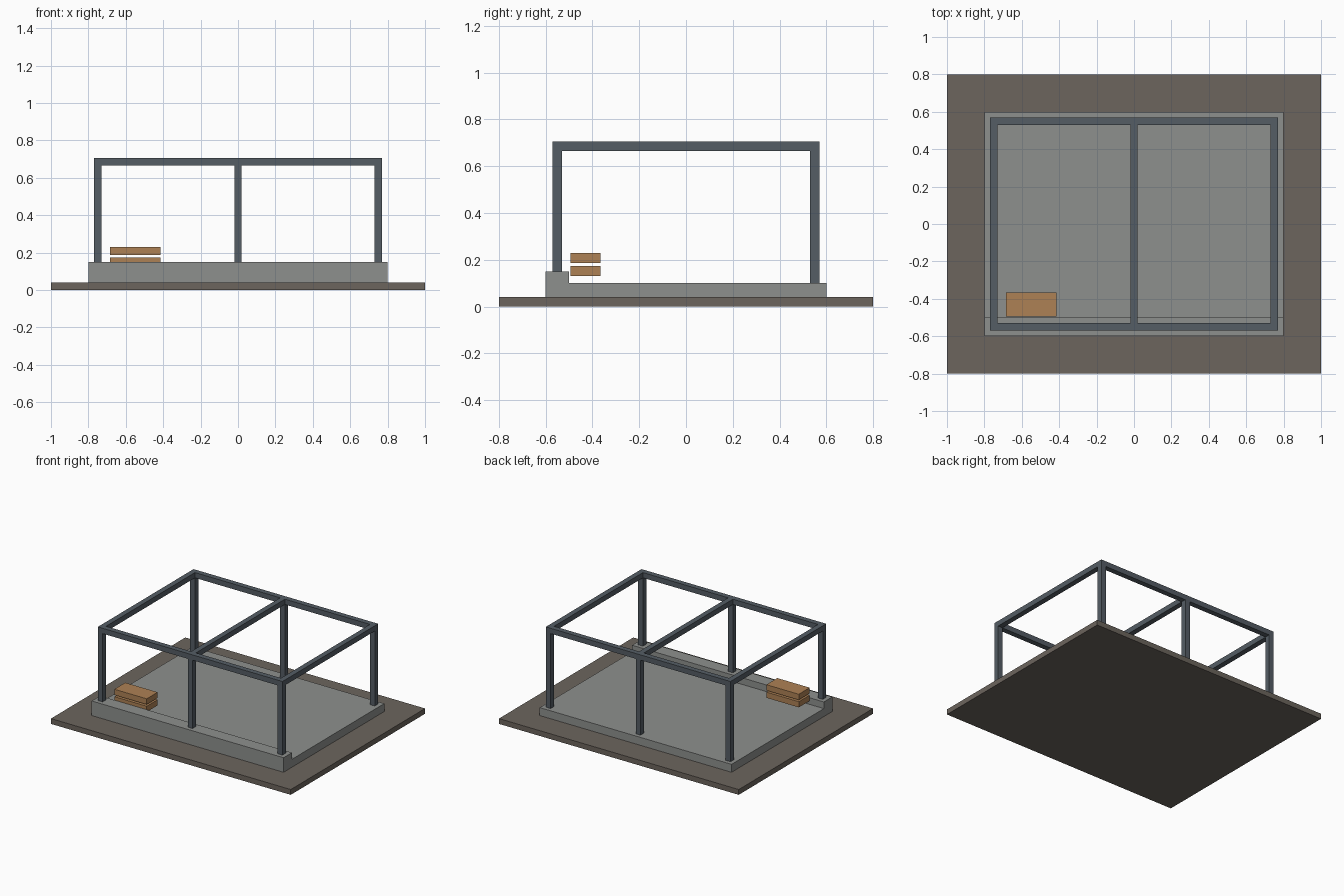
import bpy, bmesh

if "Cube" in bpy.data.objects:
    bpy.data.objects.remove(bpy.data.objects["Cube"])


def paint(obj, name, color):
    mat = bpy.data.materials.get(name) or bpy.data.materials.new(name)
    mat.diffuse_color = (*color, 1)
    mat.use_nodes = True
    mat.node_tree.nodes["Principled BSDF"].inputs["Base Color"].default_value = mat.diffuse_color
    obj.data.materials.append(mat)


def prism(name, profile, x0, x1, mat):
    """Extrude a closed (y, z) profile along x."""
    bm = bmesh.new()
    face = bm.faces.new([bm.verts.new((x0, y, z)) for y, z in profile])
    ext = bmesh.ops.extrude_face_region(bm, geom=[face])
    moved = [v for v in ext["geom"] if isinstance(v, bmesh.types.BMVert)]
    bmesh.ops.translate(bm, verts=moved, vec=(x1 - x0, 0, 0))
    bmesh.ops.recalc_face_normals(bm, faces=bm.faces)
    mesh = bpy.data.meshes.new(name)
    bm.to_mesh(mesh)
    bm.free()
    obj = bpy.data.objects.new(name, mesh)
    bpy.context.collection.objects.link(obj)
    paint(obj, *mat)
    return obj


def box(name, x, y, z, mat):
    """Box from (min, max) ranges."""
    return prism(name, [(y[0], z[0]), (y[1], z[0]), (y[1], z[1]), (y[0], z[1])], x[0], x[1], mat)


EARTH = ("earth", (0.15, 0.13, 0.11))
CONCRETE = ("concrete", (0.27, 0.28, 0.27))
STEEL = ("steel", (0.09, 0.11, 0.13))
WOOD = ("wood", (0.42, 0.22, 0.09))

# ground plate and slab with raised front curb
box("ground_plate", (-1, 1), (-0.8, 0.8), (0, 0.04), EARTH)
prism("foundation_slab", [(-0.6, 0.04), (0.6, 0.04), (0.6, 0.10), (-0.5, 0.10),
                          (-0.5, 0.15), (-0.6, 0.15)], -0.8, 0.8, CONCRETE)

# steel frame
R = 0.02
LOW, TOP = 0.665, 0.705
for side, yc, base in (("front", -0.55, 0.15), ("back", 0.55, 0.10)):
    for label, xc in (("left", -0.75), ("middle", 0), ("right", 0.75)):
        box(f"{side}_{label}_post", (xc - R, xc + R), (yc - R, yc + R), (base, LOW), STEEL)
    box(f"{side}_beam", (-0.77, 0.77), (yc - R, yc + R), (LOW, TOP), STEEL)
for label, xc in (("left", -0.75), ("middle", 0), ("right", 0.75)):
    box(f"{label}_cross_beam", (xc - R, xc + R), (-0.53, 0.53), (LOW, TOP), STEEL)

# stacked timber packs
for i, z in enumerate((0.13, 0.186)):
    box(f"timber_pack_{i + 1}", (-0.685, -0.415), (-0.495, -0.365), (z, z + 0.043), WOOD)
